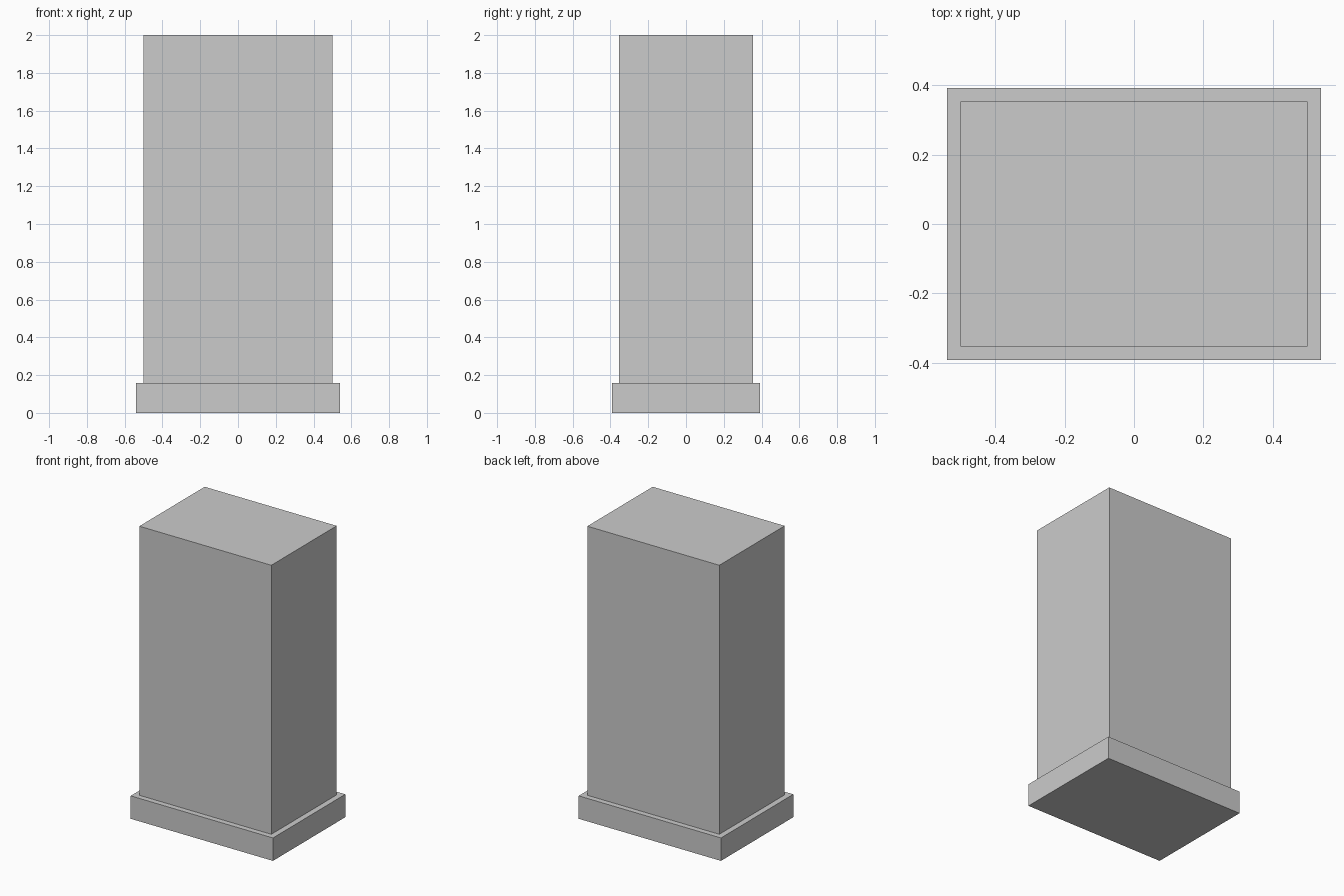
import bpy

if "Cube" in bpy.data.objects:
    bpy.data.objects.remove(bpy.data.objects["Cube"])


def box(name, width, depth, z0, z1):
    """Axis-aligned box centred on x and y, spanning z0 to z1."""
    bpy.ops.mesh.primitive_cube_add(size=1, location=(0, 0, (z0 + z1) / 2))
    obj = bpy.context.object
    obj.name = name
    obj.scale = (width, depth, z1 - z0)
    bpy.ops.object.transform_apply(location=False, rotation=False, scale=True)
    return obj


PLINTH_TOP = 0.157

# Wide low plinth at the bottom
box("plinth", 1.078, 0.783, 0, PLINTH_TOP)

# Tall main block, sunk slightly into the plinth
box("main_block", 1.0, 0.707, PLINTH_TOP - 0.02, 2.0)
